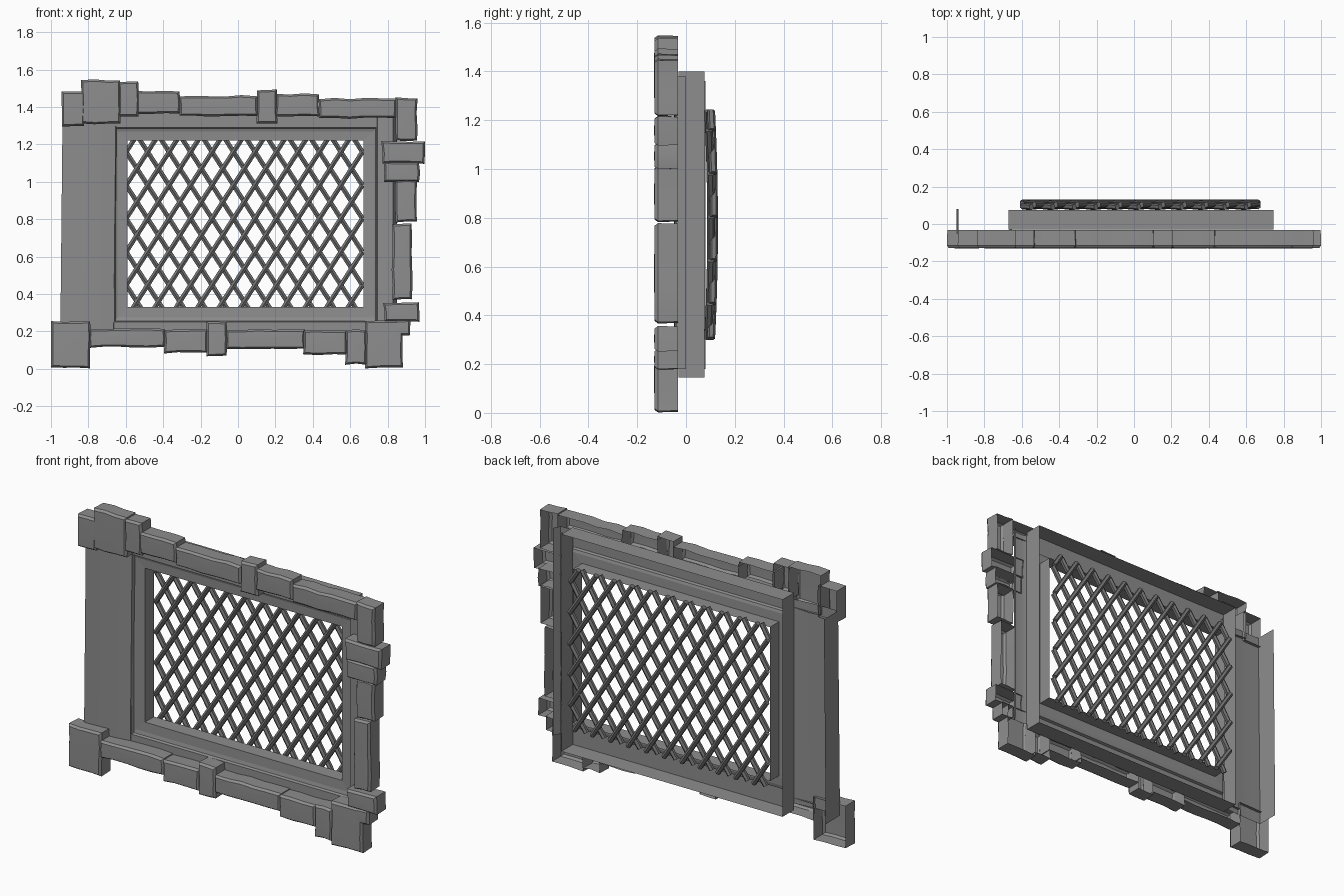
import bpy, bmesh, math, random
from mathutils import Vector

if "Cube" in bpy.data.objects:
    bpy.data.objects.remove(bpy.data.objects["Cube"])
random.seed(4)


def material(name, v):
    m = bpy.data.materials.new(name)
    m.diffuse_color = (v, v, v, 1)
    m.use_nodes = True
    m.node_tree.nodes["Principled BSDF"].inputs["Base Color"].default_value = m.diffuse_color
    return m


STONE = material("grey_stone", .27)
METAL = material("dark_metal", .17)


def finish(name, bm, smooth=None, mat=STONE):
    me = bpy.data.meshes.new(name)
    bm.to_mesh(me)
    bm.free()
    me.materials.append(mat)
    ob = bpy.data.objects.new(name, me)
    bpy.context.collection.objects.link(ob)
    if smooth:
        bpy.ops.object.select_all(action='DESELECT')
        ob.select_set(True)
        bpy.context.view_layer.objects.active = ob
        bpy.ops.object.shade_smooth_by_angle(angle=math.radians(smooth))
    return ob


def bridge(bm, a, b, closed=True):
    n = len(a)
    for i in range(n if closed else n - 1):
        j = (i + 1) % n
        bm.faces.new((a[i], a[j], b[j], b[i]))


# Rough stone block: uneven outline, chamfered front, open at the back
def stone(name, x0, x1, z0, z1):
    bm = bmesh.new()
    nx = max(2, round((x1 - x0) / 0.08))
    nz = max(2, round((z1 - z0) / 0.08))
    w, h = x1 - x0, z1 - z0
    pts = [(x0 + w * i / nx, z0) for i in range(nx)]
    pts += [(x1, z0 + h * i / nz) for i in range(nz)]
    pts += [(x1 - w * i / nx, z1) for i in range(nx)]
    pts += [(x0, z1 - h * i / nz) for i in range(nz)]
    j = 0.004
    cx, cz = (x0 + x1) / 2, (z0 + z1) / 2
    pts = [(max(-1, min(1, x + random.uniform(-j, j))),
            max(0, z + random.uniform(-j, j))) for x, z in pts]
    rings = []
    for y, inset in ((-0.033, 0.002), (-0.115, 0), (-0.129, 0.010)):
        sx, sz = 1 - 2 * inset / w, 1 - 2 * inset / h
        rings.append([bm.verts.new((cx + (x - cx) * sx, y, cz + (z - cz) * sz))
                      for x, z in pts])
    bridge(bm, rings[0], rings[1])
    bridge(bm, rings[1], rings[2])
    c = bm.verts.new((cx, -0.131, cz))
    for i, v in enumerate(rings[2]):
        bm.faces.new((v, rings[2][(i + 1) % len(pts)], c))
    bmesh.ops.recalc_face_normals(bm, faces=bm.faces)
    if sum(f.normal.y * f.calc_area() for f in bm.faces) > 0:
        bmesh.ops.reverse_faces(bm, faces=bm.faces)
    finish(name, bm, 30)


rows = {
    "top_stone": [(-.94, -.82, 1.30, 1.485), (-.84, -.63, 1.31, 1.545), (-.64, -.53, 1.35, 1.535),
                  (-.54, -.31, 1.365, 1.485), (-.315, .105, 1.35, 1.46), (.10, .21, 1.315, 1.49),
                  (.20, .435, 1.35, 1.47), (.43, .845, 1.34, 1.445), (.84, .957, 1.22, 1.45)],
    "right_stone": [(.77, 1.0, 1.10, 1.215), (.78, .97, 1.00, 1.105), (.84, .957, .785, 1.01),
                    (.825, .93, .37, .775), (.78, .97, .255, .355), (.84, .92, .18, .26)],
    "bottom_stone": [(-1.0, -.79, .005, .255), (-.795, -.39, .115, .215), (-.395, -.165, .085, .21),
                     (-.165, -.06, .07, .25), (-.065, .355, .105, .21), (.35, .58, .075, .205),
                     (.575, .685, .025, .21), (.68, .88, .005, .255)],
}
for name, blocks in rows.items():
    for i, b in enumerate(blocks):
        stone(f"{name}_{i + 1}", *b)

# Window frame: stepped channel ring, open at the back
bm = bmesh.new()
prev = None
for x0, x1, z0, z1, y in [(-.67, .745, .145, 1.40, .075), (-.67, .745, .145, 1.40, -.03),
                          (-.66, .74, .25, 1.29, -.03), (-.655, .735, .255, 1.285, -.015),
                          (-.645, .725, .275, 1.27, -.01), (-.59, .67, .33, 1.22, -.008),
                          (-.59, .67, .33, 1.22, .075)]:
    ring = [bm.verts.new(p) for p in ((x0, y, z0), (x1, y, z0), (x1, y, z1), (x0, y, z1))]
    if prev:
        bridge(bm, prev, ring)
    prev = ring
bmesh.ops.recalc_face_normals(bm, faces=bm.faces)
finish("window_frame", bm)


# Wall panels: thin folded sheets, leaning slightly
def panel(name, profile, z0, z1, lean):
    bm = bmesh.new()
    lo = [bm.verts.new((x, y, z0)) for x, y in profile]
    hi = [bm.verts.new((x + lean, y, z1)) for x, y in profile]
    bridge(bm, lo, hi, False)
    finish(name, bm, 30)


panel("left_wall_panel", [(-.95, .08), (-.95, -.05), (-.87, -.05), (-.78, -.047),
                          (-.69, -.037), (-.665, -.034), (-.66, -.01)], .18, 1.36, .012)
panel("right_wall_panel", [(.74, -.01), (.745, -.034), (.77, -.04), (.83, -.04), (.85, 0)],
      .18, 1.38, 0)

# Diamond lattice: two layers of crossing six-sided bars, bowed slightly backwards
X0, X1, Z0, Z1 = -.598, .665, .305, 1.238
DX, DZ = (X1 - X0) / 11, .178
bm = bmesh.new()
for sign, yc in ((1, .091), (-1, .103)):
    slope = sign * DZ / DX
    side = Vector((-slope, 0, 1)).normalized()
    for k in range(-20, 22):
        c = .804 + k * DZ
        # bar line z = c + slope * (x - X0), clipped to the opening
        xs = sorted((X0 + (Z0 - c) / slope, X0 + (Z1 - c) / slope))
        a, b = max(X0, xs[0]), min(X1, xs[1])
        if b - a < .02:
            continue
        prev = None
        n = 6
        for i in range(n + 1):
            x = a + (b - a) * i / n
            z = c + slope * (x - X0)
            p = Vector((x, yc + .012 * (1 - ((z - .77) / .47) ** 2), z))
            ring = []
            for s in range(6):
                t = math.radians(60 * s + 30)
                ring.append(bm.verts.new(p + side * .0145 * math.cos(t)
                                         + Vector((0, .016 * math.sin(t), 0))))
            if prev:
                bridge(bm, prev, ring)
            if i in (0, n):
                bm.faces.new(ring)
            prev = ring
bmesh.ops.recalc_face_normals(bm, faces=bm.faces)
finish("lattice", bm, 30, METAL)
